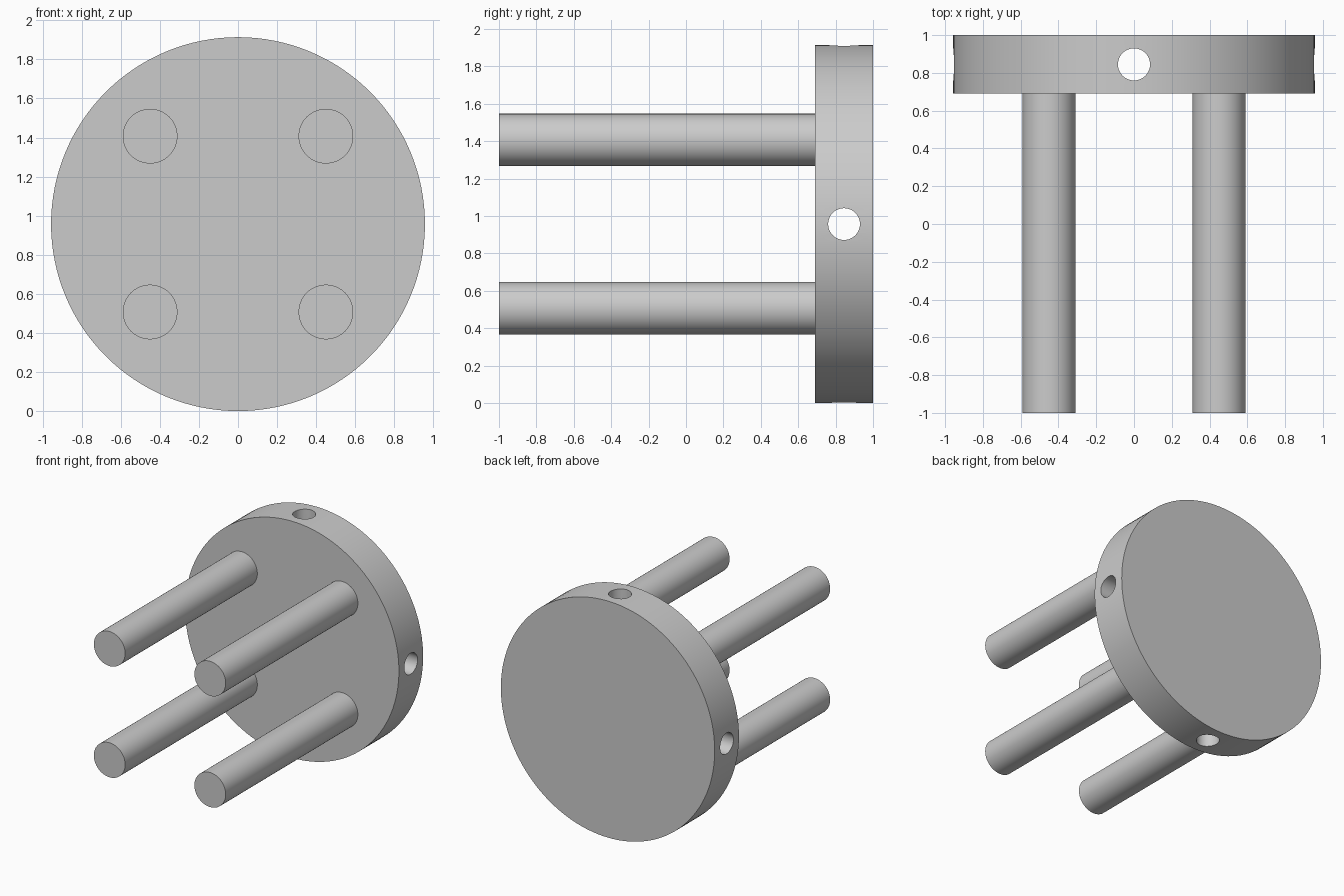
import bpy
import math

if "Cube" in bpy.data.objects:
    bpy.data.objects.remove(bpy.data.objects["Cube"], do_unlink=True)

RADIUS = 0.957      # disc radius, also the height of its axis
HOLE_Y = 0.845      # middle of the disc thickness

grey = bpy.data.materials.new("plain grey")
grey.use_nodes = True
grey.diffuse_color = (0.6, 0.6, 0.6, 1)
grey.node_tree.nodes["Principled BSDF"].inputs["Base Color"].default_value = (0.6, 0.6, 0.6, 1)


def cylinder(name, radius, length, centre, rotation, sides):
    bpy.ops.mesh.primitive_cylinder_add(vertices=sides, radius=radius, depth=length,
                                        location=centre, rotation=rotation)
    obj = bpy.context.object
    obj.name = name
    obj.data.materials.append(grey)
    return obj


def smooth(obj):
    bpy.ops.object.select_all(action="DESELECT")
    obj.select_set(True)
    bpy.context.view_layer.objects.active = obj
    bpy.ops.object.shade_smooth_by_angle(angle=math.radians(30))


# Round base plate, axis along y
along_y = (math.pi / 2, 0, 0)
disc = cylinder("base_disc", RADIUS, 0.31, (0, HOLE_Y, RADIUS), along_y, 128)

# Two crossing holes, drilled right through the rim
for name, turn in (("cross_hole_cutter", (0, math.pi / 2, 0)),
                   ("upright_hole_cutter", (0, 0, 0))):
    cutter = cylinder(name, 0.085, 2.4, (0, HOLE_Y, RADIUS), turn, 48)
    bpy.context.view_layer.objects.active = disc
    drill = disc.modifiers.new(name, "BOOLEAN")
    drill.operation = "DIFFERENCE"
    drill.solver = "EXACT"
    drill.object = cutter
    bpy.ops.object.modifier_apply(modifier=drill.name)
    bpy.data.objects.remove(cutter, do_unlink=True)
smooth(disc)

# Four pins standing out of the front face
for side, x in (("left", 0.45), ("right", -0.45)):
    for level, z in (("upper", 0.45), ("lower", -0.45)):
        pin = cylinder(f"{level}_{side}_pin", 0.14, 1.7, (x, -0.15, RADIUS + z), along_y, 64)
        smooth(pin)
